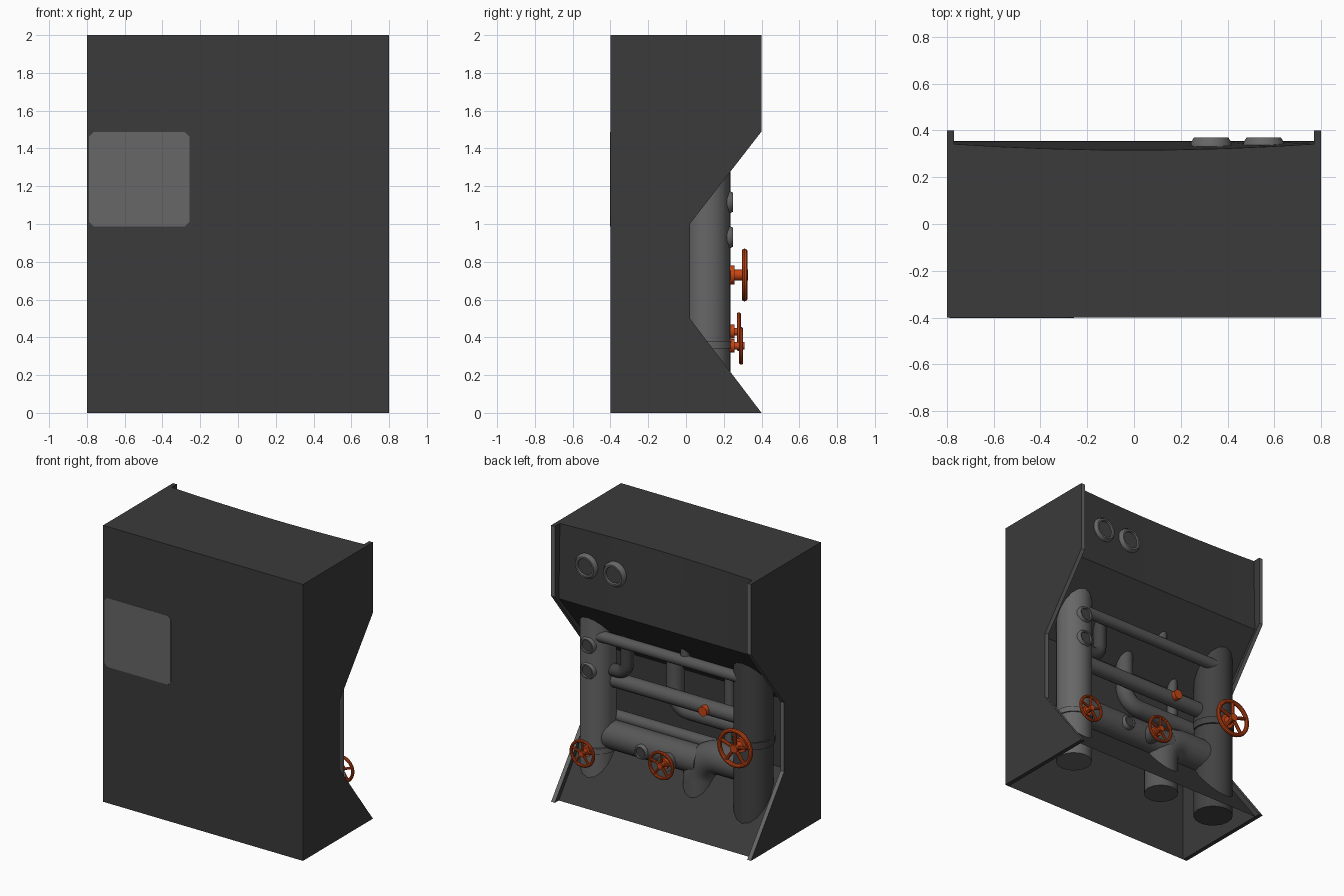
import bpy, bmesh, math
from mathutils import Vector, Matrix

if "Cube" in bpy.data.objects:
    bpy.data.objects.remove(bpy.data.objects["Cube"])


def material(name, rgb):
    m = bpy.data.materials.new(name)
    m.diffuse_color = (*rgb, 1)
    m.use_nodes = True
    m.node_tree.nodes["Principled BSDF"].inputs["Base Color"].default_value = m.diffuse_color
    return m


DARK = material("dark_grey", (0.043, 0.043, 0.043))
IRON = material("iron_grey", (0.055, 0.055, 0.055))
MID = material("mid_grey", (0.095, 0.095, 0.095))
LIGHT = material("light_grey", (0.135, 0.135, 0.135))
ORANGE = material("orange_red", (0.55, 0.06, 0.008))


def finish(name, bm, *mats, smooth=True):
    bmesh.ops.recalc_face_normals(bm, faces=bm.faces)
    me = bpy.data.meshes.new(name)
    bm.to_mesh(me)
    bm.free()
    ob = bpy.data.objects.new(name, me)
    bpy.context.collection.objects.link(ob)
    for m in mats:
        me.materials.append(m)
    if smooth:
        bpy.ops.object.select_all(action='DESELECT')
        ob.select_set(True)
        bpy.context.view_layer.objects.active = ob
        bpy.ops.object.shade_smooth_by_angle(angle=math.radians(35))
    return ob


def add_cyl(bm, a, b, r, r2=None, seg=32):
    a, b = Vector(a), Vector(b)
    d = b - a
    rot = d.to_track_quat('Z', 'Y').to_matrix().to_4x4()
    bmesh.ops.create_cone(bm, cap_ends=True, segments=seg, radius1=r,
                          radius2=r if r2 is None else r2, depth=d.length,
                          matrix=Matrix.Translation((a + b) / 2) @ rot)


def add_lathe(bm, centre, profile, seg=32, closed=False):
    """Spin (radius, y) points around the y axis through centre."""
    c = Vector(centre)
    rings = []
    for i in range(seg):
        t = math.tau * i / seg
        rings.append([bm.verts.new(c + Vector((r * math.cos(t), y, r * math.sin(t))))
                      for r, y in profile])
    n = len(profile)
    for i in range(seg):
        p, q = rings[i], rings[(i + 1) % seg]
        for j in range(n if closed else n - 1):
            k = (j + 1) % n
            bm.faces.new((p[j], p[k], q[k], q[j]))
    if not closed:
        bm.faces.new([r[-1] for r in rings])


def pipe(name, pts, r, mat, bend=0.0):
    """Sweep a round pipe along points, rounding the inner corners."""
    P = [Vector(p) for p in pts]
    path = [P[0]]
    for i in range(1, len(P) - 1):
        s = P[i] + (P[i - 1] - P[i]).normalized() * bend
        e = P[i] + (P[i + 1] - P[i]).normalized() * bend
        o = s + e - P[i]
        for k in range(9):
            t = math.pi / 2 * k / 8
            path.append(o + (s - o) * math.cos(t) + (e - o) * math.sin(t))
    path.append(P[-1])
    cu = bpy.data.curves.new(name, 'CURVE')
    cu.dimensions = '3D'
    cu.bevel_depth = r
    cu.bevel_resolution = 6
    cu.use_fill_caps = True
    sp = cu.splines.new('POLY')
    sp.points.add(len(path) - 1)
    for q, v in zip(sp.points, path):
        q.co = (*v, 1)
    cu.materials.append(mat)
    ob = bpy.data.objects.new(name, cu)
    bpy.context.collection.objects.link(ob)
    bpy.ops.object.select_all(action='DESELECT')
    ob.select_set(True)
    bpy.context.view_layer.objects.active = ob
    bpy.ops.object.convert(target='MESH')
    bpy.ops.object.shade_smooth_by_angle(angle=math.radians(35))


# Side panels with lighter rear edges
SIDE = [(-.4, 0), (.4, 0), (.02, .5), (.02, 1), (.4, 1.49), (.4, 2), (-.4, 2)]
for name, x0, x1 in (("side_panel_left", -.8, -.77), ("side_panel_right", .77, .8)):
    bm = bmesh.new()
    f = bm.faces.new([bm.verts.new((x0, y, z)) for y, z in SIDE])
    ext = bmesh.ops.extrude_face_region(bm, geom=[f])
    bmesh.ops.translate(bm, vec=(x1 - x0, 0, 0),
                        verts=[v for v in ext["geom"] if isinstance(v, bmesh.types.BMVert)])
    bmesh.ops.recalc_face_normals(bm, faces=bm.faces)
    for f in bm.faces:
        f.material_index = 1 if f.normal.y > .3 else 0
    finish(name, bm, DARK, LIGHT, smooth=False)

# Cabinet shell: recessed rear, top and front; open underneath
SHELL = [(.355, 0), (-.025, .5), (-.025, 1), (.353, 1.46), (.342, 2), (-.4, 2), (-.4, 0)]
bm = bmesh.new()
grid = []
for i in range(9):
    x = -.77 + 1.54 * i / 8
    sag = .026 * (1 - (x / .77) ** 2)
    grid.append([bm.verts.new((x, y - (sag if j == 4 else 0), z))
                 for j, (y, z) in enumerate(SHELL)])
for a, b in zip(grid, grid[1:]):
    for j in range(len(SHELL) - 1):
        bm.faces.new((a[j], b[j], b[j + 1], a[j + 1]))
finish("cabinet_shell", bm, DARK, smooth=False)

# Front plate with clipped corners
bm = bmesh.new()
cx, cz, w, h, c = -.523, 1.236, .266, .25, .025
ring = [(w, h - c), (w - c, h), (c - w, h), (-w, h - c),
        (-w, c - h), (c - w, -h), (w - c, -h), (w, c - h)]
f = bm.faces.new([bm.verts.new((cx + x, -.402, cz + z)) for x, z in ring])
ext = bmesh.ops.extrude_face_region(bm, geom=[f])
bmesh.ops.translate(bm, vec=(0, .004, 0),
                    verts=[v for v in ext["geom"] if isinstance(v, bmesh.types.BMVert)])
finish("front_plate", bm, LIGHT, smooth=False)

# Large upright pipes
pipe("light_riser", [(.625, .112, .02), (.625, .112, 1.5)], .122, LIGHT)
pipe("dark_riser", [(-.612, .102, .06), (-.612, .102, 1.5)], .133, IRON)

# Pipework between the risers
pipe("top_cross_pipe", [(.6, .18, 1.18), (-.6, .18, 1.18)], .04, MID)
pipe("drop_pipe", [(.395, .11, 1.3), (.395, .11, .925), (.6, .11, .925)], .045, IRON, .07)
pipe("small_vent_pipe", [(-.11, .162, 1.18), (-.11, .162, 1.4)], .035, MID)
pipe("rear_bent_pipe", [(.085, .0, 1.25), (.085, .0, .725), (-.6, .0, .725)], .06, MID, .12)
pipe("rear_thin_pipe", [(-.345, -.01, .55), (-.345, -.01, 1.2)], .035, MID)
pipe("middle_cross_pipe", [(.6, .09, .845), (-.6, .09, .845)], .053, MID)
pipe("lower_thin_pipe", [(.6, .03, .555), (-.6, .03, .555)], .042, MID)
pipe("lower_thick_pipe", [(.6, .1, .45), (-.2, .1, .45)], .1, MID)
pipe("lower_elbow_pipe", [(-.62, .08, .5), (-.17, .08, .5), (-.17, .08, .08)], .115, MID, .17)

# Clamp bands and valve stubs
for name, a, b, r, m in (
        ("light_riser_band", (.625, .112, .34), (.625, .112, .38), .13, LIGHT),
        ("dark_riser_band", (-.612, .102, .705), (-.612, .102, .755), .143, IRON),
        ("middle_valve_stub", (.003, .1, .43), (.003, .235, .43), .06, MID),
        ("gauge_stub", (.216, .1, .44), (.216, .2, .44), .042, MID),
        ("small_valve_knob", (-.25, .12, .845), (-.25, .17, .845), .034, ORANGE)):
    bm = bmesh.new()
    add_cyl(bm, a, b, r)
    finish(name, bm, m)


# Gauges: bevelled rim with a recessed dark face
def gauge(name, x, y, z, r, depth):
    bm = bmesh.new()
    add_lathe(bm, (x, y, z), [(r, 0), (r, depth * .5), (r * .84, depth),
                              (r * .7, depth), (r * .66, depth * .7)])
    ob = finish(name, bm, LIGHT, IRON)
    for p in ob.data.polygons:
        p.material_index = 1 if len(p.vertices) > 4 else 0


gauge("panel_gauge_left", .33, .325, 1.75, .088, .044)
gauge("panel_gauge_right", .555, .325, 1.75, .088, .044)
gauge("riser_gauge_upper", .625, .212, 1.115, .06, .036)
gauge("riser_gauge_lower", .625, .212, .93, .06, .036)
gauge("lower_pipe_gauge", .216, .185, .44, .052, .035)


# Valve handwheels
def handwheel(name, x, y0, y, z, r):
    bm = bmesh.new()
    t = r * .11
    rim = [(r - t + t * math.cos(math.tau * k / 10), t * math.sin(math.tau * k / 10))
           for k in range(10)]
    add_lathe(bm, (x, y, z), rim, 40, closed=True)
    add_cyl(bm, (x, y0 - .02, z), (x, y0 + .022, z), r * .36)
    add_cyl(bm, (x, y0, z), (x, y + .018, z), r * .2)
    for k in range(5):
        a = math.tau * k / 5 + math.pi / 2
        add_cyl(bm, (x, y, z), (x + (r - t) * math.cos(a), y, z + (r - t) * math.sin(a)),
                t * .8, seg=10)
    finish(name, bm, ORANGE)


handwheel("large_handwheel", -.61, .235, .31, .73, .14)
handwheel("left_handwheel", .625, .235, .292, .355, .1)
handwheel("middle_handwheel", .003, .235, .28, .43, .103)
